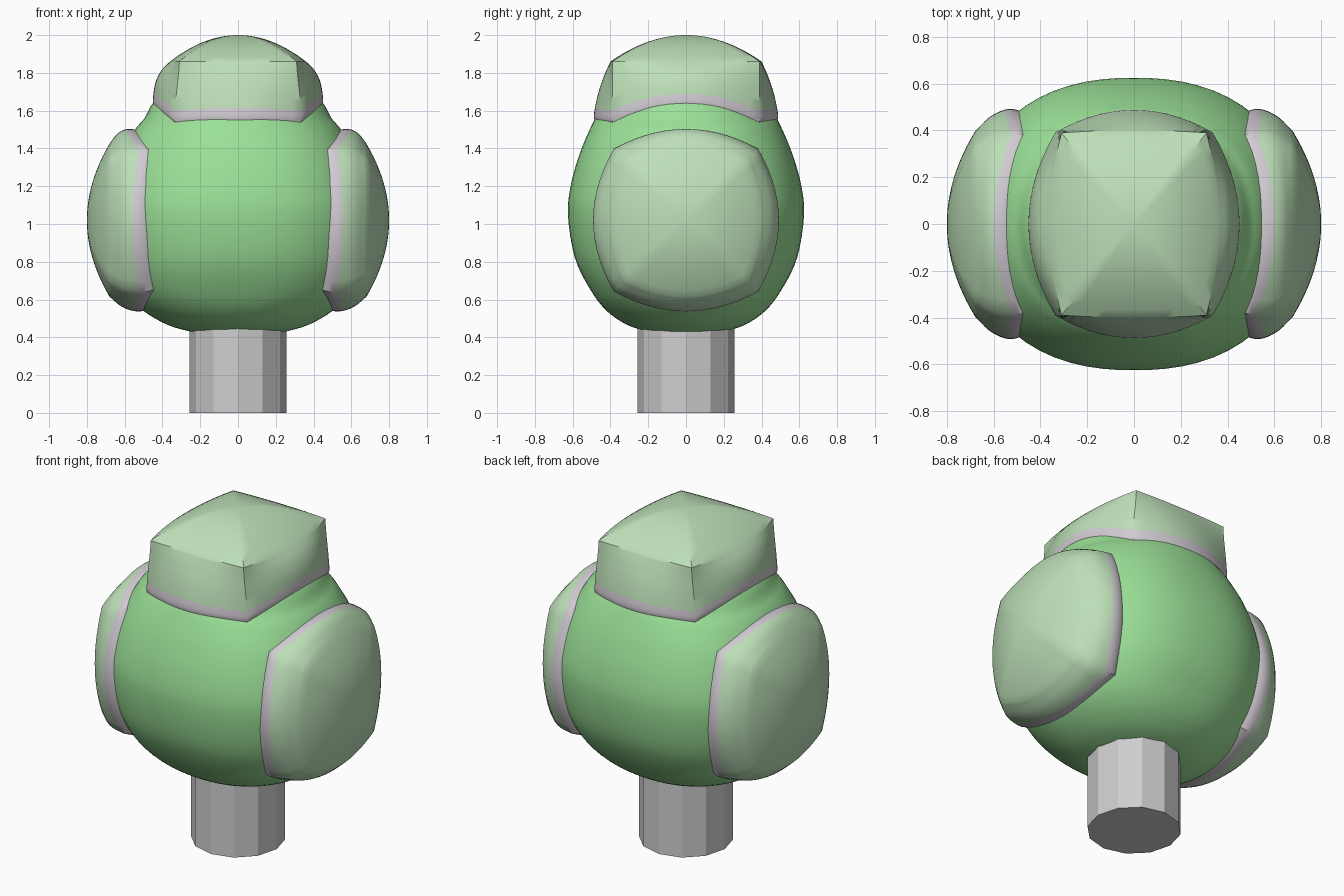
import bpy, bmesh, math

cube = bpy.data.objects.get("Cube")
if cube:
    bpy.data.objects.remove(cube, do_unlink=True)


def material(name, colour):
    m = bpy.data.materials.new(name)
    m.use_nodes = True
    m.diffuse_color = (*colour, 1)
    m.node_tree.nodes["Principled BSDF"].inputs["Base Color"].default_value = (*colour, 1)
    return m


leaf = material("leaf green", (0.33, 0.75, 0.31))
pale = material("pale green", (0.51, 0.74, 0.48))
trim = material("light grey trim", (0.64, 0.60, 0.65))
grey = material("trunk grey", (0.62, 0.62, 0.62))


def refine(rows, steps):
    """Catmull-Rom interpolation between profile rows."""
    out = []
    for i in range(len(rows) - 1):
        p0, p1 = rows[max(i - 1, 0)], rows[i]
        p2, p3 = rows[i + 1], rows[min(i + 2, len(rows) - 1)]
        for k in range(steps):
            t = k / steps
            out.append([b + t / 2 * (c - a + t * (2*a - 5*b + 4*c - d + t * (3*(b - c) + d - a)))
                        for a, b, c, d in zip(p0, p1, p2, p3)])
    return out + [list(rows[-1])]


def loft(name, rings, mats, pick=lambda i: 0, tip=None):
    """Skin a stack of closed rings, capped at both ends."""
    bm = bmesh.new()
    loops = [[bm.verts.new(p) for p in ring] for ring in rings]
    n = len(loops[0])
    for i, (lo, hi) in enumerate(zip(loops, loops[1:])):
        for j in range(n):
            k = (j + 1) % n
            bm.faces.new((lo[j], lo[k], hi[k], hi[j])).material_index = pick(i)
    bm.faces.new(loops[0][::-1])
    if tip:
        top = bm.verts.new(tip)
        for j in range(n):
            bm.faces.new((loops[-1][j], loops[-1][(j + 1) % n], top)).material_index = pick(len(loops))
    else:
        bm.faces.new(loops[-1])
    bmesh.ops.recalc_face_normals(bm, faces=bm.faces)
    mesh = bpy.data.meshes.new(name)
    bm.to_mesh(mesh)
    bm.free()
    for m in mats:
        mesh.materials.append(m)
    obj = bpy.data.objects.new(name, mesh)
    bpy.context.collection.objects.link(obj)
    return obj


def smooth(obj, angle):
    bpy.ops.object.select_all(action='DESELECT')
    obj.select_set(True)
    bpy.context.view_layer.objects.active = obj
    bpy.ops.object.shade_smooth_by_angle(angle=math.radians(angle))


# Perimeter of a unit square, used for the pillow-shaped lobes
N = 14
edge = [-1 + 2 * i / N for i in range(N)]
square = ([(s, -1) for s in edge] + [(1, s) for s in edge]
          + [(-s, 1) for s in edge] + [(-1, -s) for s in edge])


def pillow(cu, cv, mu, mv):
    """Square outline with corners at (cu, cv) and sides bulging to mu and mv."""
    return [(u * (cu + (mu - cu) * (1 - v * v)), v * (cv + (mv - cv) * (1 - u * u)))
            for u, v in square]


def lobe(name, rows, dome, lift, place, steps=4):
    """Rows are (height, corner u, corner v, middle u, middle v); first two spans are trim."""
    fine = refine(rows, steps)
    rings = []
    for h, *shape in fine:
        fade = max(0, min(1, (rows[-1][0] - h) / (rows[-1][0] - rows[2][0])))
        rings.append([place(a, b, h + fade * lift(u, v))
                      for (a, b), (u, v) in zip(pillow(*shape), square)])
    h, *shape = rows[-1]
    for k in range(1, 12):
        s = 1 - k / 12
        rings.append([place(a * s, b * s, h + dome * (1 - s * s)) for a, b in pillow(*shape)])
    obj = loft(name, rings, [pale, trim], lambda i: int(i < 2 * steps), place(0, 0, h + dome))
    smooth(obj, 35)


# Trunk
trunk = loft("trunk", [[(0.258 * math.cos(a), 0.258 * math.sin(a), z)
                        for a in (math.tau * i / 12 for i in range(12))]
                       for z in (0, 0.6)], [grey])

# Main body: rounded cross-sections (height, half width, half depth, squareness)
body_rows = [(0.43, 0.25, 0.20, 2), (0.465, 0.37, 0.31, 2.1), (0.54, 0.50, 0.42, 2.2),
             (0.65, 0.60, 0.505, 2.3), (0.82, 0.67, 0.588, 2.3), (1.05, 0.70, 0.625, 2.3),
             (1.22, 0.67, 0.607, 2.3), (1.38, 0.61, 0.56, 2.3), (1.50, 0.545, 0.51, 2.2),
             (1.56, 0.495, 0.48, 2.1), (1.64, 0.45, 0.43, 2), (1.69, 0.38, 0.36, 2)]


def oval(z, a, b, n):
    ring = []
    for i in range(64):
        c, s = math.cos(math.tau * i / 64), math.sin(math.tau * i / 64)
        r = (abs(c) ** n + abs(s) ** n) ** (-1 / n)
        ring.append((a * r * c, b * r * s, z))
    return ring


body = loft("body", [oval(*r) for r in refine(body_rows, 4)], [leaf])
smooth(body, 50)

# Top lobe with its trim band dipping at the corners
lobe("top_lobe",
     [(1.50, 0.32, 0.37, 0.43, 0.47), (1.545, 0.335, 0.39, 0.45, 0.487),
      (1.60, 0.335, 0.39, 0.448, 0.482), (1.70, 0.325, 0.39, 0.435, 0.46),
      (1.79, 0.315, 0.39, 0.405, 0.43), (1.86, 0.31, 0.39, 0.36, 0.40)],
     0.14, lambda u, v: 0.09 * (1 - v * v) + 0.015 * (1 - u * u),
     lambda a, b, h: (a, b, h))

# Side lobes, mirrored
for side, sx in (("left", 1), ("right", -1)):
    lobe(side + "_lobe",
         [(0.44, 0.36, 0.355, 0.46, 0.455), (0.50, 0.38, 0.375, 0.488, 0.48),
          (0.555, 0.38, 0.375, 0.488, 0.48), (0.62, 0.365, 0.36, 0.455, 0.455),
          (0.68, 0.325, 0.32, 0.395, 0.405)],
         0.12, lambda u, v: 0.045 * max(0, v) * (1 - u * u) - 0.03 * u * u * v * v,
         lambda a, b, h, sx=sx: (sx * h, a, 1.02 + b))
